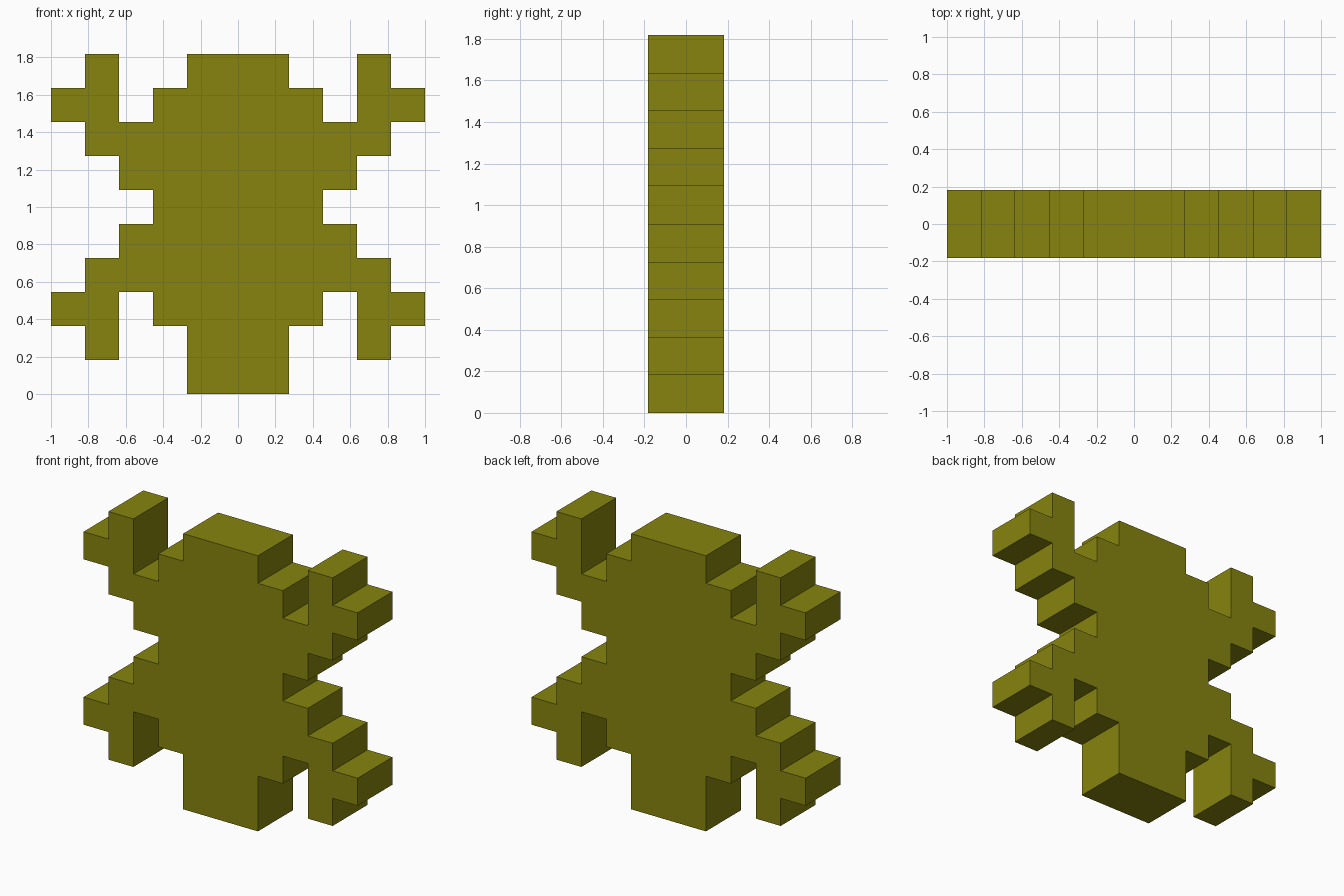
import bpy, bmesh

if "Cube" in bpy.data.objects:
    bpy.data.objects.remove(bpy.data.objects["Cube"])

U = 2 / 11  # grid step of the blocky silhouette

olive = bpy.data.materials.new("olive")
olive.diffuse_color = (0.238, 0.231, 0.0044, 1)
olive.use_nodes = True
olive.node_tree.nodes["Principled BSDF"].inputs["Base Color"].default_value = olive.diffuse_color

# Right half of the stepped outline, bottom to top, in grid steps
leg = [(1.5, 0), (1.5, 2), (2.5, 2), (2.5, 3), (3.5, 3), (3.5, 1), (4.5, 1), (4.5, 2),
       (5.5, 2), (5.5, 3), (4.5, 3), (4.5, 4), (3.5, 4), (3.5, 5), (2.5, 5)]
arm = [(2.5, 6), (3.5, 6), (3.5, 7), (4.5, 7), (4.5, 8), (5.5, 8), (5.5, 9), (4.5, 9),
       (4.5, 10), (3.5, 10), (3.5, 8), (2.5, 8), (2.5, 9), (1.5, 9), (1.5, 10)]
right = leg + arm
outline = right + [(-x, z) for x, z in reversed(right)]

# Extrude the mirrored outline from front to back
bm = bmesh.new()
front = bm.faces.new([bm.verts.new((x * U, -U, z * U)) for x, z in outline])
back = bmesh.ops.extrude_face_region(bm, geom=[front], use_keep_orig=True)
bmesh.ops.translate(bm, vec=(0, 2 * U, 0),
                    verts=[v for v in back["geom"] if isinstance(v, bmesh.types.BMVert)])
bmesh.ops.recalc_face_normals(bm, faces=bm.faces)

mesh = bpy.data.meshes.new("blocky_body")
bm.to_mesh(mesh)
bm.free()
mesh.materials.append(olive)
bpy.context.collection.objects.link(bpy.data.objects.new("blocky_body", mesh))
